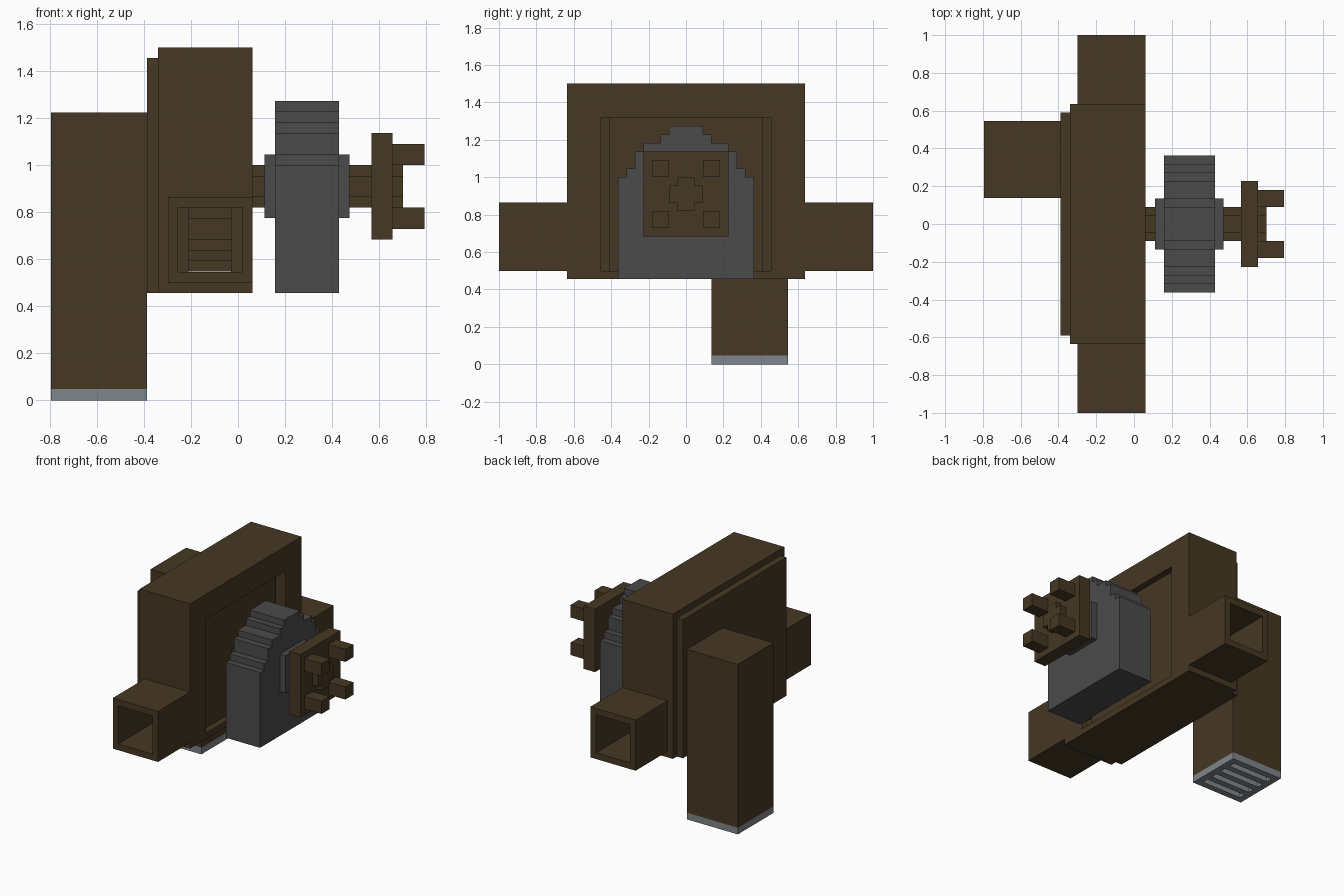
import bpy
import bmesh

if "Cube" in bpy.data.objects:
    bpy.data.objects.remove(bpy.data.objects["Cube"], do_unlink=True)


def material(name, rgb):
    mat = bpy.data.materials.new(name)
    mat.use_nodes = True
    color = (*rgb, 1)
    mat.diffuse_color = color
    bsdf = next(n for n in mat.node_tree.nodes if n.type == "BSDF_PRINCIPLED")
    bsdf.inputs["Base Color"].default_value = color
    return mat


BROWN = material("dark_brown", (0.061, 0.040, 0.017))
GREY = material("dark_grey", (0.07, 0.07, 0.07))
STEEL = material("light_steel", (0.216, 0.238, 0.258))


def add_object(name, bm, mat):
    bmesh.ops.recalc_face_normals(bm, faces=bm.faces)
    mesh = bpy.data.meshes.new(name)
    bm.to_mesh(mesh)
    bm.free()
    mesh.materials.append(mat)
    obj = bpy.data.objects.new(name, mesh)
    bpy.context.collection.objects.link(obj)
    return obj


def box(name, x, y, z, mat):
    """Box from three (low, high) ranges."""
    bm = bmesh.new()
    bmesh.ops.create_cube(bm, size=1)
    for v in bm.verts:
        v.co = [r[0] if c < 0 else r[1] for c, r in zip(v.co, (x, y, z))]
    return add_object(name, bm, mat)


def prism(name, outline, x, mat):
    """Extrude a (y, z) outline along x."""
    bm = bmesh.new()
    face = bm.faces.new([bm.verts.new((x[0], y, z)) for y, z in outline])
    ext = bmesh.ops.extrude_face_region(bm, geom=[face])
    moved = [g for g in ext["geom"] if isinstance(g, bmesh.types.BMVert)]
    bmesh.ops.translate(bm, verts=moved, vec=(x[1] - x[0], 0, 0))
    return add_object(name, bm, mat)


def cut(obj, x, y, z):
    """Remove a box-shaped volume from an object."""
    cutter = box("cutter", x, y, z, obj.data.materials[0])
    cutter.hide_render = True
    mod = obj.modifiers.new("cut", "BOOLEAN")
    mod.operation, mod.solver, mod.object = "DIFFERENCE", "EXACT", cutter
    graph = bpy.context.evaluated_depsgraph_get()
    mesh = bpy.data.meshes.new_from_object(obj.evaluated_get(graph))
    obj.modifiers.clear()
    obj.data = mesh
    bpy.data.objects.remove(cutter, do_unlink=True)


AXLE = 0.91                      # height of the axle
BORE_X, BORE_Z = (-0.255, 0.017), (0.545, 0.82)

# Housing with a deep opening and a bore running front to back
housing = box("housing", (-0.34, 0.062), (-0.635, 0.635), (0.457, 1.5), BROWN)
cut(housing, (-0.255, 0.2), (-0.455, 0.455), (0.5, 1.32))
cut(housing, BORE_X, (-0.8, 0.8), BORE_Z)
box("back_cover", (-0.388, -0.34), (-0.59, 0.59), (0.457, 1.455), BROWN)

# Side pipes
for side, name in ((-1, "front_pipe"), (1, "rear_pipe")):
    ys = sorted((side * 0.635, side))
    pipe = box(name, (-0.298, 0.062), ys, (0.5, 0.865), BROWN)
    cut(pipe, BORE_X, (-1.2, 1.2), BORE_Z)

# Plates inside the housing
for name, x in (("inner_plate", (-0.255, -0.21)), ("outer_plate", (-0.03, 0.017))):
    box(name, x, (-0.41, 0.41), (0.5, 1.32), BROWN)

# Stepped quarter outline shared by rotor and wheel guard: half width, height over axle
STEPS = [(0.363, 0.09), (0.318, 0.136), (0.272, 0.227),
         (0.227, 0.272), (0.136, 0.318), (0.09, 0.363)]


def stair():
    """Right-hand staircase going up from the widest step."""
    points = []
    for i, (w, h) in enumerate(STEPS):
        if i:
            points.append((w, STEPS[i - 1][1]))
        points.append((w, h))
    return points


right = stair()
left = [(-y, z) for y, z in reversed(right)]
upper = right + left
lower = [(-y, -z) for y, z in upper]
prism("rotor", [(y, z + AXLE) for y, z in upper + lower], (-0.21, -0.03), BROWN)

# Grey motor block with flat base and hub
arch = [(0.363, 0.457)] + [(y, z + AXLE) for y, z in upper] + [(-0.363, 0.457)]
prism("motor_block", arch, (0.158, 0.43), GREY)
for name, x in (("inner_hub", (0.112, 0.158)), ("outer_hub", (0.43, 0.475))):
    box(name, x, (-0.136, 0.136), (0.775, 1.046), GREY)

# Cross-shaped axle
a, b = 0.045, 0.09
cross = [(a, b), (a, a), (b, a), (b, -a), (a, -a), (a, -b)]
cross += [(-y, -z) for y, z in cross]
prism("axle", [(y, z + AXLE) for y, z in cross], (0.017, 0.702), BROWN)

# Coupling flange with four pegs
box("coupling_flange", (0.567, 0.657), (-0.227, 0.227), (0.684, 1.137), BROWN)
for sy in (-1, 1):
    for sz in (-1, 1):
        box("coupling_peg", (0.657, 0.793), sorted((sy * 0.09, sy * 0.181)),
            sorted((AXLE + sz * 0.09, AXLE + sz * 0.181)), BROWN)

# Intake leg with slotted steel foot
LEG_X, LEG_Y = (-0.795, -0.388), (0.137, 0.545)
box("intake_leg", LEG_X, LEG_Y, (0.048, 1.225), BROWN)
foot = box("intake_grate", LEG_X, LEG_Y, (0, 0.048), STEEL)
step = (LEG_Y[1] - LEG_Y[0]) / 9
for i in range(1, 9, 2):
    y = LEG_Y[0] + i * step
    cut(foot, (LEG_X[0] + step, LEG_X[1] - step), (y, y + step), (-0.1, 0.1))
